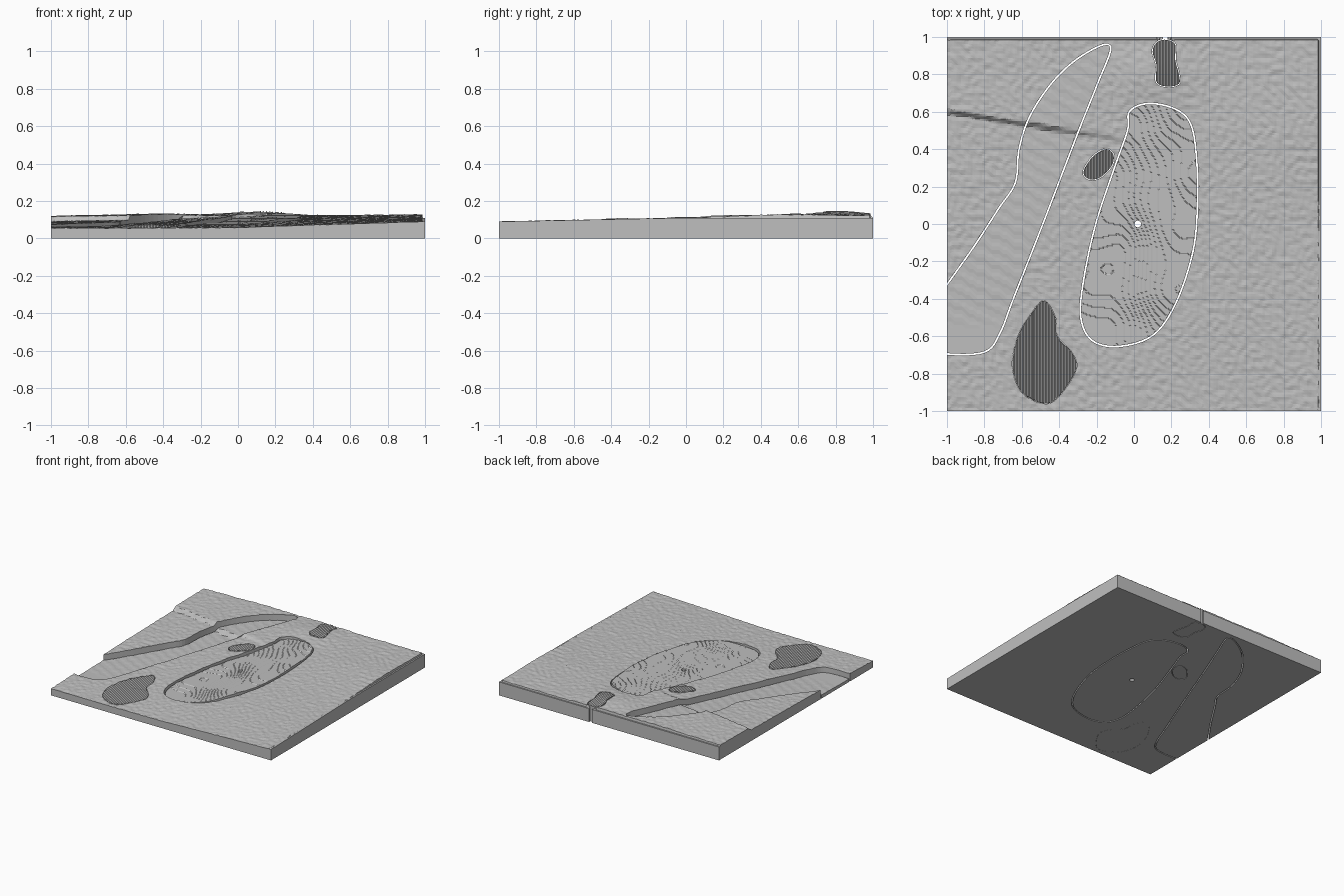
import bpy
from math import sin, cos, tau, floor
from mathutils import Vector, noise
from mathutils.geometry import delaunay_2d_cdt

if "Cube" in bpy.data.objects:
    bpy.data.objects.remove(bpy.data.objects["Cube"])

grey = bpy.data.materials.new("plain_grey")
grey.use_nodes = True
grey.diffuse_color = (0.52, 0.52, 0.52, 1)
grey.node_tree.nodes["Principled BSDF"].inputs["Base Color"].default_value = grey.diffuse_color


# ---- outline helpers ----
def smooth_loop(points, steps=6):
    """Closed spline through a few points."""
    pts = [Vector(p) for p in points]
    n, out = len(pts), []
    for i in range(n):
        a, b, c, d = (pts[(i + k) % n] for k in (-1, 0, 1, 2))
        for s in range(steps):
            t = s / steps
            out.append((b * 2 + (c - a) * t + (a * 2 - b * 5 + c * 4 - d) * t ** 2
                        + (b * 3 - a - c * 3 + d) * t ** 3) / 2)
    return out


def grow(loop, amount):
    """Push a clockwise loop outwards."""
    n, out = len(loop), []
    for i, p in enumerate(loop):
        d = (loop[(i + 1) % n] - loop[i - 1]).normalized()
        out.append(p + Vector((-d.y, d.x)) * amount)
    return out


def bounds(loop):
    xs, ys = [p.x for p in loop], [p.y for p in loop]
    return min(xs), max(xs), min(ys), max(ys)


def inside(x, y, loop, box):
    if not (box[0] < x < box[1] and box[2] < y < box[3]):
        return False
    hit, q = False, loop[-1]
    for p in loop:
        if (p.y > y) != (q.y > y) and x < (q.x - p.x) * (y - p.y) / (q.y - p.y) + p.x:
            hit = not hit
        q = p
    return hit


def ease(t):
    t = min(max(t, 0), 1)
    return t * t * (3 - 2 * t)


# ---- ground heights ----
LEVELS = [(.055, .055, .058, .075, .09),
          (.07, .07, .08, .095, .1),
          (.082, .085, .1, .108, .11),
          (.09, .1, .118, .122, .128),
          (.095, .105, .122, .122, .122)]


def ground(x, y):
    u, v = (min(max(2 * c + 2, 0), 3.999) for c in (x, y))
    i, j = int(u), int(v)
    s, t = u - i, v - j
    low = LEVELS[j][i] * (1 - s) + LEVELS[j][i + 1] * s
    high = LEVELS[j + 1][i] * (1 - s) + LEVELS[j + 1][i + 1] * s
    z = low * (1 - t) + high * t
    # sharp bank on one side that fades towards the middle
    bank = y - .6 + .16 * (x + 1)
    z += .025 * ease(bank / .03 + .5) * ease((.1 - x) / .6)
    # rounded knoll near the back
    r = ((x - .1) / .2) ** 2 + ((y - .8) / .18) ** 2
    return z + .022 * 2.718 ** -r


def rough_height(x, y):
    if x > .986 or y > .986:
        return min(ground(x, y), .11)
    return ground(x, y) + .005 * noise.noise(Vector((x * 32, y * 32, 0)))


def terraced_height(x, y):
    z = ground(x, y) - .016 + .026 * ease((x + .08 - .12 * y) / .36)
    z += .011 * noise.noise(Vector((x * 4, y * 4, 3)))
    return floor(z / .004) * .004 + .002


def sunken_height(x, y):
    stripe = floor((x * .5 + y) / .04) % 2
    return max(ground(x, y) - .045 + .002 * stripe, .025)


def ribbed_height(x, y):
    return ground(x, y) - .005 + .01 * (round(x / .008) % 2)


# ---- solid builder: height field on top, straight walls, flat underside ----
SQUARE = [Vector(p) for p in ((-1, -1), (-1, 1), (1, 1), (1, -1))]
TILE = bounds(SQUARE)


def solid(name, outline, height, step, holes=()):
    x0, x1, y0, y1 = (max(-1, min(1, b)) for b in bounds(outline))
    verts, edges = [], []
    for loop in [SQUARE, outline, *holes]:
        first, n = len(verts), len(loop)
        verts += loop
        edges += [(first + i, first + (i + 1) % n) for i in range(n)]
    for i in range(floor(x0 / step), floor(x1 / step) + 2):
        for j in range(floor(y0 / step), floor(y1 / step) + 2):
            x, y = i * step, j * step
            if abs(x) < .984 and abs(y) < .984:
                verts.append(Vector((x, y)))
    # border points keep the rim level and its inner step crisp
    n = round(2 / .02)
    for k in range(n + 1):
        c = -1 + 2 * k / n
        for e in (-1, -.985, .985, .988, 1):
            verts += [Vector((c, e)), Vector((e, c))]
    flat, _, tris, *_ = delaunay_2d_cdt(verts, edges, [], 0, 1e-5)

    boxes = [(h, bounds(h)) for h in holes]
    out_box, kept = bounds(outline), []
    for f in tris:
        c = sum((flat[i] for i in f), Vector((0, 0))) / len(f)
        if not inside(c.x, c.y, SQUARE, TILE):
            continue
        if outline is not SQUARE and not inside(c.x, c.y, outline, out_box):
            continue
        if not any(inside(c.x, c.y, h, b) for h, b in boxes):
            kept.append(tuple(f))

    index = {v: k for k, v in enumerate(sorted({i for f in kept for i in f}))}
    n = len(index)
    top = [tuple(index[i] for i in f) for f in kept]
    sides = {(f[k - 1], f[k]) for f in top for k in range(len(f))}
    walls = [(b, a, a + n, b + n) for a, b in sides if (b, a) not in sides]
    under = [tuple(i + n for i in reversed(f)) for f in top]
    points = [(flat[i].x, flat[i].y, height(*flat[i])) for i in index]
    points += [(p[0], p[1], 0) for p in points]

    mesh = bpy.data.meshes.new(name)
    mesh.from_pydata(points, [], top + walls + under)
    mesh.materials.append(grey)
    obj = bpy.data.objects.new(name, mesh)
    bpy.context.collection.objects.link(obj)


# ---- outlines, clockwise ----
channel = smooth_loop([(-.13, .95), (-.2, .75), (-.3, .5), (-.5, -.02), (-.65, -.4),
                       (-.72, -.58), (-.8, -.68), (-1, -.69), (-1.1, -.65), (-1.12, -.5),
                       (-1.02, -.36), (-.85, -.12), (-.72, .08), (-.63, .22), (-.61, .4),
                       (-.55, .58), (-.42, .77), (-.27, .9)])
terrace = smooth_loop([(-.02, .6), (.08, .64), (.22, .61), (.3, .53), (.33, .35), (.335, .1),
                       (.31, -.15), (.22, -.42), (.1, -.59), (-.08, -.65), (-.22, -.62),
                       (-.28, -.5), (-.265, -.3), (-.2, 0), (-.1, .3), (-.03, .5)])
front_pit = smooth_loop([(-.48, -.41), (-.42, -.5), (-.41, -.6), (-.33, -.69), (-.31, -.78),
                         (-.4, -.92), (-.48, -.96), (-.6, -.9), (-.65, -.76), (-.62, -.6),
                         (-.55, -.48)])
middle_pit = smooth_loop([(-.15, .4), (-.11, .37), (-.12, .31), (-.18, .25), (-.24, .24),
                          (-.27, .28), (-.22, .36)])
back_pit = smooth_loop([(.12, .97), (.17, .985), (.22, .96), (.22, .88), (.24, .8), (.24, .75),
                        (.18, .735), (.12, .76), (.12, .85), (.1, .92)])
cup = [Vector((.02 + .018 * cos(-tau * k / 20), .018 * sin(-tau * k / 20))) for k in range(20)]
back_slot = [Vector(p) for p in ((.155, .98), (.155, 1.02), (.18, 1.02), (.18, .98))]

# ---- parts ----
pits = {"front_ribbed_patch": front_pit, "middle_ribbed_patch": middle_pit,
        "back_ribbed_patch": back_pit}
gaps = [grow(channel, .009), grow(terrace, .009), grow(front_pit, .001),
        grow(middle_pit, .004), grow(back_pit, .004), back_slot]
solid("rough_ground", SQUARE, rough_height, .0125, gaps)
solid("sunken_channel", channel, sunken_height, .02)
solid("terraced_mound", terrace, terraced_height, .007, [cup])
for name, loop in pits.items():
    solid(name, loop, ribbed_height, .008)
